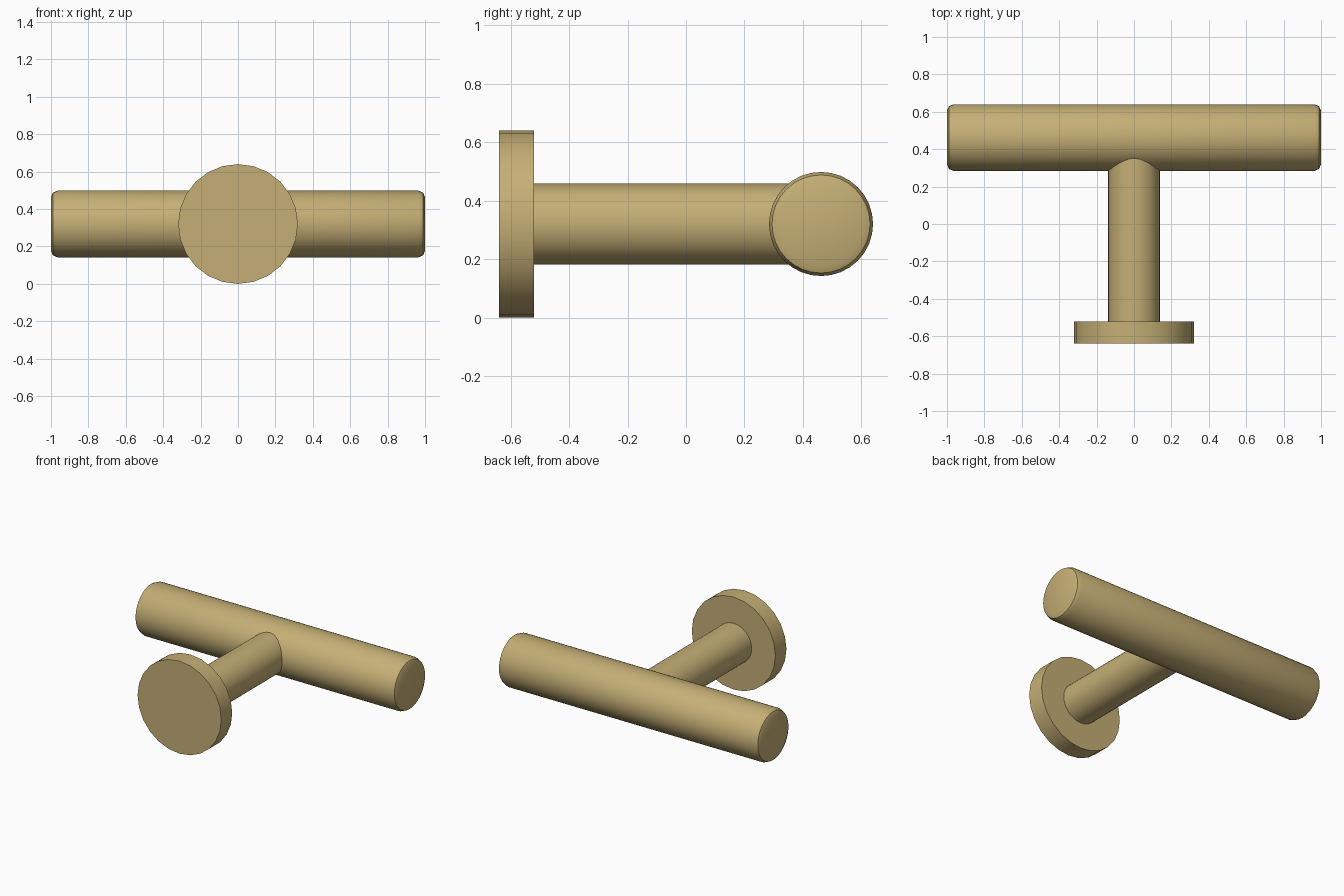
import bpy
import bmesh
from math import pi, radians

cube = bpy.data.objects.get("Cube")
if cube:
    bpy.data.objects.remove(cube, do_unlink=True)

# Single satin brass colour
BRASS = (0.56, 0.43, 0.18, 1.0)
brass = bpy.data.materials.new("brass")
brass.use_nodes = True
brass.diffuse_color = BRASS
brass.node_tree.nodes["Principled BSDF"].inputs["Base Color"].default_value = BRASS

AXIS_Z = 0.32   # height shared by all three parts


def rod(name, radius, length, y, rotation, sides=24, bevel=0.0):
    """Cylinder centred at (0, y, AXIS_Z), with optional rounded rims."""
    bpy.ops.mesh.primitive_cylinder_add(
        vertices=sides, radius=radius, depth=length,
        location=(0, y, AXIS_Z), rotation=rotation)
    obj = bpy.context.object
    obj.name = name
    obj.data.name = name
    obj.data.materials.append(brass)
    if bevel:
        bm = bmesh.new()
        bm.from_mesh(obj.data)
        rims = [e for e in bm.edges
                if abs(e.verts[0].co.z - e.verts[1].co.z) < 1e-4]
        bmesh.ops.bevel(bm, geom=rims, offset=bevel, segments=2,
                        profile=0.5, affect='EDGES')
        bm.to_mesh(obj.data)
        bm.free()
    bpy.ops.object.shade_smooth_by_angle(angle=radians(30))
    return obj


ALONG_X = (0, pi / 2, 0)
ALONG_Y = (pi / 2, 0, 0)

# Round mounting plate at the front
rod("mounting_plate", 0.32, 0.12, -0.58, ALONG_Y)

# Stem from the plate into the middle of the bar
rod("stem", 0.138, 0.98, -0.03, ALONG_Y, sides=32)

# Grip bar with softened ends
rod("grip_bar", 0.178, 2.0, 0.462, ALONG_X, sides=32, bevel=0.035)
